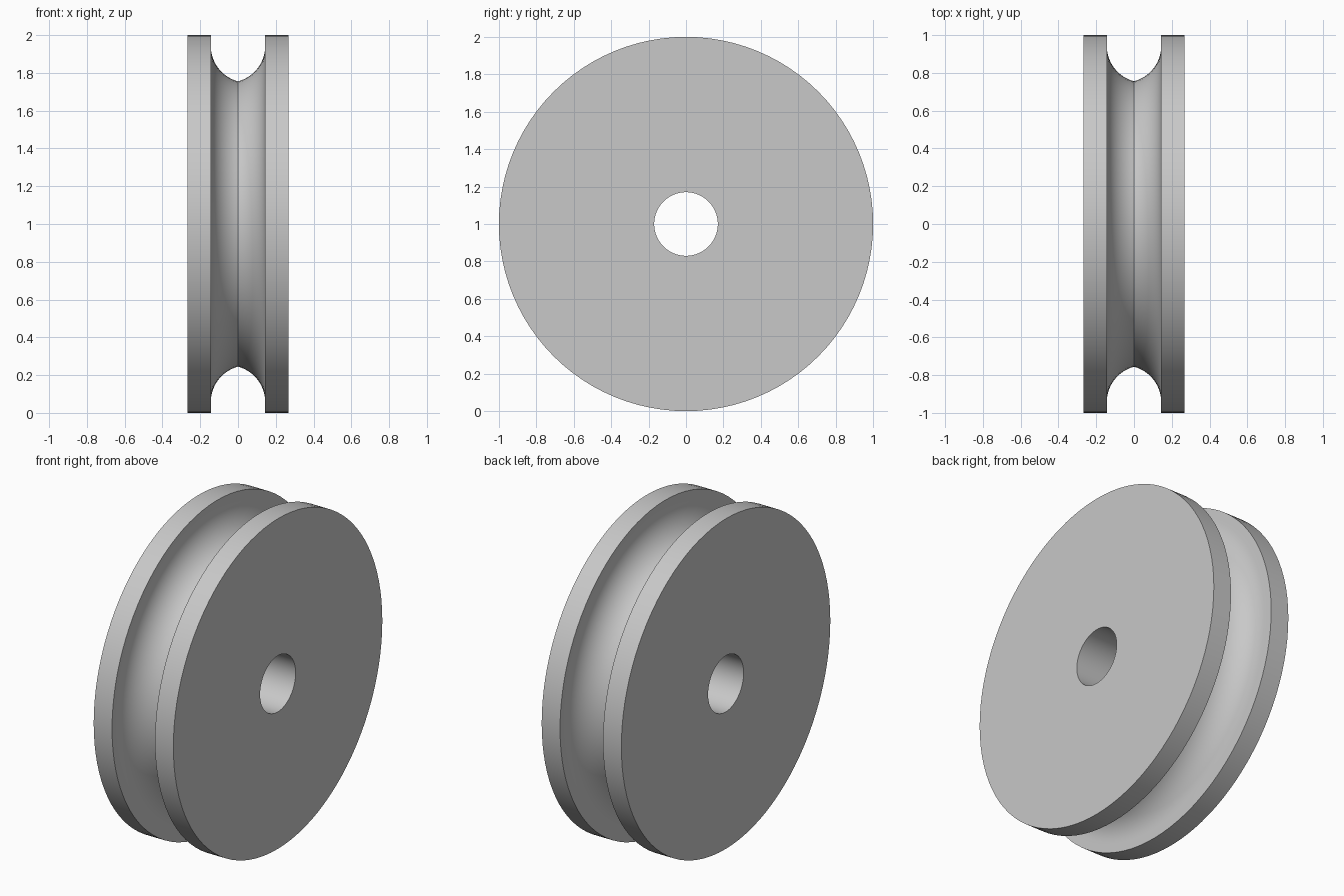
import bpy
import bmesh
from math import sin, cos, pi, radians
from mathutils import Vector

cube = bpy.data.objects.get("Cube")
if cube:
    bpy.data.objects.remove(cube, do_unlink=True)

HALF_WIDTH, RIM, BORE = 0.267, 1.0, 0.17
GROOVE_HALF, GROOVE_FLOOR = 0.144, 0.755
SEGMENTS, ARC_STEPS = 96, 12
ARC_END = radians(75)

# Grey metal
grey = bpy.data.materials.new("grey metal")
grey.use_nodes = True
colour = (0.58, 0.58, 0.58, 1)
grey.diffuse_color = colour
grey.node_tree.nodes["Principled BSDF"].inputs["Base Color"].default_value = colour

# Half of the wheel's cross-section (x, radius), bore to groove floor
arc_radius = GROOVE_HALF / (1 - cos(ARC_END))
arc_top = GROOVE_FLOOR + arc_radius * sin(ARC_END)
half = [(-HALF_WIDTH, BORE), (-HALF_WIDTH, RIM), (-GROOVE_HALF, RIM)]
for i in range(ARC_STEPS + 1):
    t = ARC_END * i / ARC_STEPS
    half.append((-GROOVE_HALF + arc_radius * (1 - cos(t)), arc_top - arc_radius * sin(t)))
profile = half + [(-x, r) for x, r in reversed(half[:-1])]

# Spin the closed section around the axle
bm = bmesh.new()
verts = [bm.verts.new((x, 0, r)) for x, r in profile]
edges = [bm.edges.new((a, b)) for a, b in zip(verts, verts[1:] + verts[:1])]
bmesh.ops.spin(bm, geom=verts + edges, cent=Vector(), axis=(1, 0, 0),
               angle=2 * pi, steps=SEGMENTS, use_merge=False)
bmesh.ops.remove_doubles(bm, verts=bm.verts, dist=0.0001)
bmesh.ops.recalc_face_normals(bm, faces=bm.faces)
mesh = bpy.data.meshes.new("grooved_wheel")
bm.to_mesh(mesh)
bm.free()
mesh.materials.append(grey)

wheel = bpy.data.objects.new("grooved_wheel", mesh)
wheel.location.z = RIM
bpy.context.collection.objects.link(wheel)
bpy.ops.object.select_all(action="DESELECT")
wheel.select_set(True)
bpy.context.view_layer.objects.active = wheel
bpy.ops.object.shade_smooth_by_angle(angle=radians(29))
